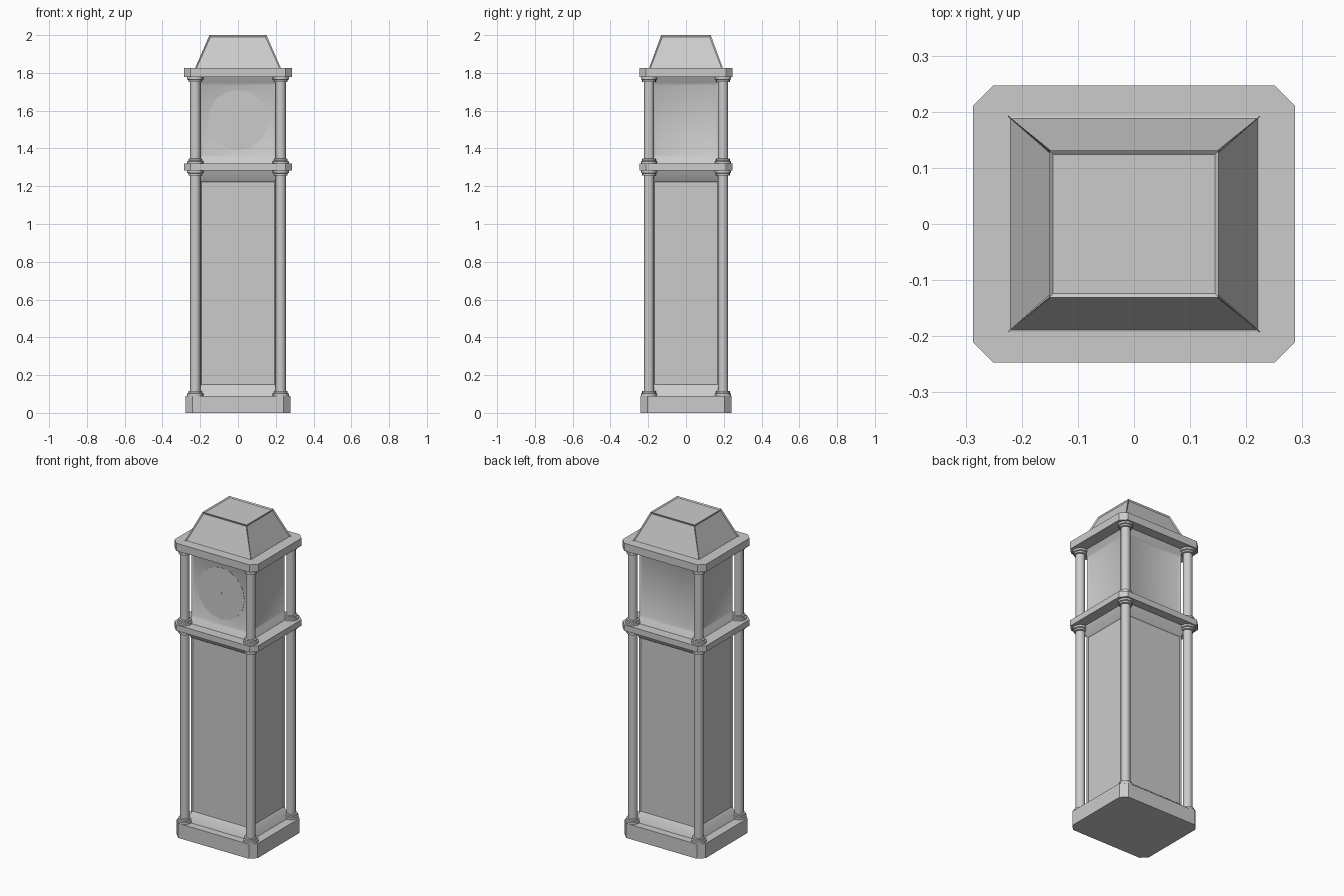
import bpy, bmesh, math

if "Cube" in bpy.data.objects:
    bpy.data.objects.remove(bpy.data.objects["Cube"])


def finish(bm, name, angle=30):
    bmesh.ops.recalc_face_normals(bm, faces=bm.faces[:])
    me = bpy.data.meshes.new(name)
    bm.to_mesh(me)
    bm.free()
    ob = bpy.data.objects.new(name, me)
    bpy.context.collection.objects.link(ob)
    bpy.ops.object.select_all(action='DESELECT')
    ob.select_set(True)
    bpy.context.view_layer.objects.active = ob
    bpy.ops.object.shade_smooth_by_angle(angle=math.radians(angle))
    return ob


def loft(bm, rings):
    """Skin a list of point rings and cap both ends; returns faces per level."""
    vs = [[bm.verts.new(p) for p in r] for r in rings]
    levels = []
    n = len(vs[0])
    for a, b in zip(vs, vs[1:]):
        levels.append([bm.faces.new((a[i], a[(i + 1) % n], b[(i + 1) % n], b[i]))
                       for i in range(n)])
    cap = bm.faces.new(vs[-1])
    bm.faces.new(vs[0][::-1])
    return levels, cap


def rect(x, y, z):
    return [(-x, -y, z), (x, -y, z), (x, y, z), (-x, y, z)]


def octa(x, y, z, c):
    return [(-x + c, -y, z), (x - c, -y, z), (x, -y + c, z), (x, y - c, z),
            (x - c, y, z), (-x + c, y, z), (-x, y - c, z), (-x, -y + c, z)]


def slab(name, x, y, z0, z1):
    bm = bmesh.new()
    loft(bm, [octa(x, y, z0, 0.036), octa(x, y, z1, 0.036)])
    finish(bm, name)


def panelled(name, sections, level, inset, depth, top=False):
    """Rectangular loft whose four faces at one level get sunken panels."""
    bm = bmesh.new()
    levels, cap = loft(bm, [rect(*s) for s in sections])
    faces = levels[level] + ([cap] if top else [])
    bm.normal_update()
    bmesh.ops.inset_individual(bm, faces=faces, thickness=inset, depth=-depth)
    finish(bm, name)


def column(name, x, y, z0, z1):
    prof = [(0.043, 0), (0.043, 0.013), (0.036, 0.016), (0.036, 0.026), (0.027, 0.028)]
    pts = [(r, z0 + h) for r, h in prof] + [(r, z1 - h) for r, h in reversed(prof)]
    n = 16
    bm = bmesh.new()
    loft(bm, [[(x + r * math.cos(2 * math.pi * i / n),
                y + r * math.sin(2 * math.pi * i / n), z) for i in range(n)]
              for r, z in pts])
    finish(bm, name)


# Plinth, middle ledge and cornice
slab("plinth", 0.278, 0.24, 0.0, 0.09)
slab("middle_ledge", 0.287, 0.247, 1.283, 1.32)
slab("cornice", 0.287, 0.247, 1.778, 1.825)

# Trunk and hood, flaring out to the ledges
panelled("trunk", [(0.225, 0.195, 0.088), (0.2, 0.175, 0.143),
                   (0.2, 0.175, 1.23), (0.225, 0.195, 1.285)], 1, 0.01, 0.008)
panelled("hood", [(0.215, 0.187, 1.318), (0.198, 0.172, 1.352),
                  (0.198, 0.172, 1.748), (0.215, 0.187, 1.78)], 1, 0.02, 0.008)

# Tapered roof with sunken panels
panelled("roof", [(0.228, 0.196, 1.823), (0.151, 0.131, 2.0)], 0, 0.01, 0.006, top=True)

# Corner columns in two storeys
for sx, side in ((-1, "left"), (1, "right")):
    for sy, end in ((-1, "front"), (1, "back")):
        column(f"lower_column_{end}_{side}", sx * 0.226, sy * 0.196, 0.089, 1.284)
        column(f"upper_column_{end}_{side}", sx * 0.226, sy * 0.196, 1.319, 1.779)


# Dial and centre pin
def disc(name, r, n, y0, y1):
    bm = bmesh.new()
    loft(bm, [[(r * math.cos(2 * math.pi * i / n), y,
                1.55 + r * math.sin(2 * math.pi * i / n)) for i in range(n)]
              for y in (y0, y1)])
    finish(bm, name)


disc("dial", 0.16, 16, -0.160, -0.1655)
disc("dial_pin", 0.006, 8, -0.160, -0.168)
